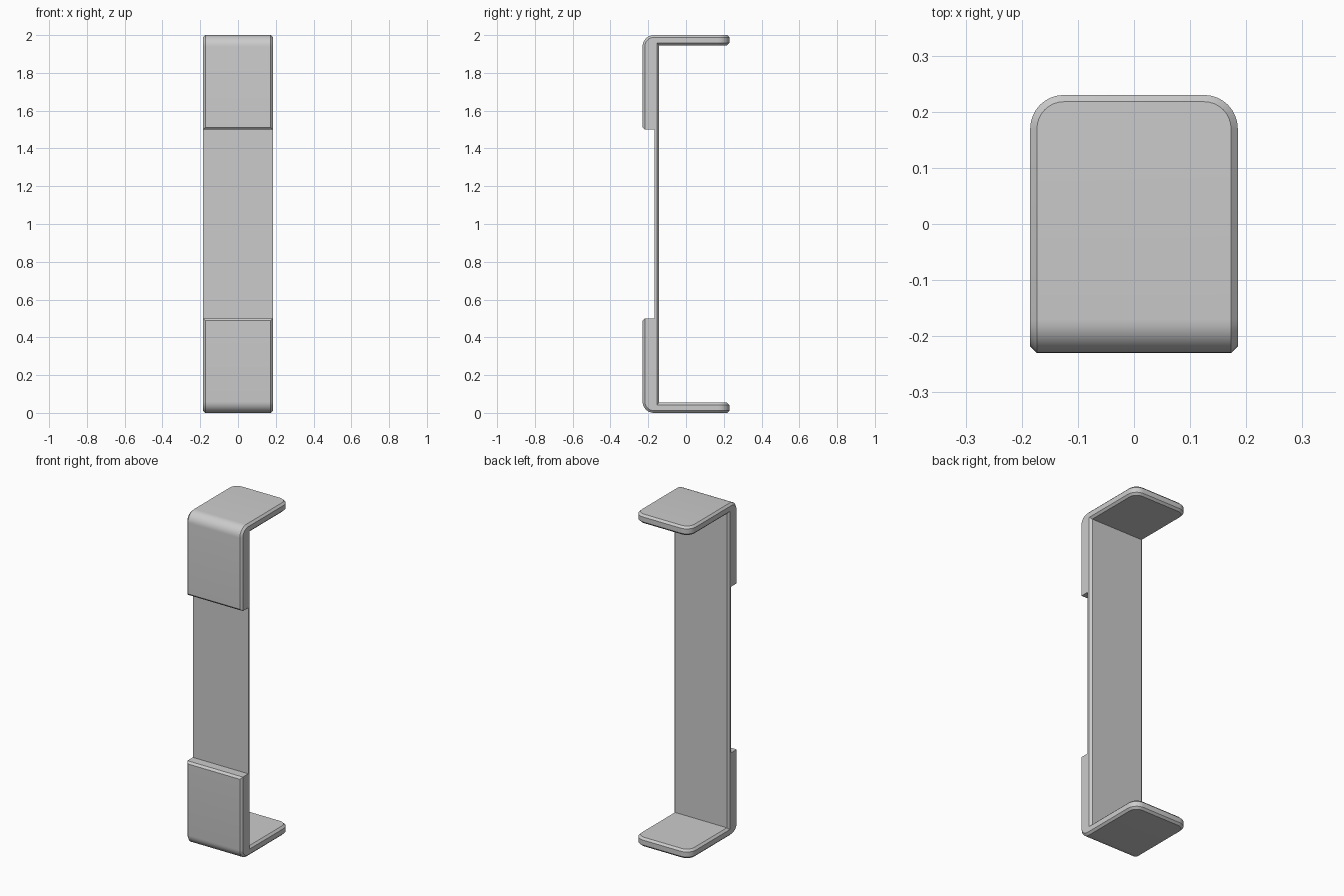
import bpy, bmesh, math

cube = bpy.data.objects.get("Cube")
if cube:
    bpy.data.objects.remove(cube, do_unlink=True)

HALF_W, FRONT, BACK, HEIGHT = 0.185, -0.23, 0.23, 2.0
INNER, STRIP_FRONT = -0.142, -0.166     # back and front of the thin strip
FLANGE, PAD, RADIUS, CHAMFER = 0.054, 0.5, 0.06, 0.012

grey = bpy.data.materials.new("plain grey")
grey.use_nodes = True
grey.diffuse_color = (0.6, 0.6, 0.6, 1)
grey.node_tree.nodes["Principled BSDF"].inputs["Base Color"].default_value = (0.6, 0.6, 0.6, 1)


def extrude_profile(points, half_width):
    """Extrude a (y, z) outline symmetrically along x."""
    bm = bmesh.new()
    face = bm.faces.new([bm.verts.new((-half_width, y, z)) for y, z in points])
    new = bmesh.ops.extrude_face_region(bm, geom=[face])["geom"]
    moved = [g for g in new if isinstance(g, bmesh.types.BMVert)]
    bmesh.ops.translate(bm, verts=moved, vec=(2 * half_width, 0, 0))
    bmesh.ops.recalc_face_normals(bm, faces=bm.faces)
    return bm


def make_object(bm, name):
    mesh = bpy.data.meshes.new(name)
    bm.to_mesh(mesh)
    bm.free()
    obj = bpy.data.objects.new(name, mesh)
    bpy.context.collection.objects.link(obj)
    mesh.materials.append(grey)
    return obj


def bevel(bm, edges, size, segments):
    bmesh.ops.bevel(bm, geom=edges, offset=size, segments=segments, profile=0.5,
                    affect='EDGES', clamp_overlap=False)
    bmesh.ops.recalc_face_normals(bm, faces=bm.faces)


# C-shaped body: front wall with a flange at each end
top = HEIGHT - FLANGE
bm = extrude_profile([(FRONT, 0), (BACK, 0), (BACK, FLANGE), (INNER, FLANGE),
                      (INNER, top), (BACK, top), (BACK, HEIGHT), (FRONT, HEIGHT)], HALF_W)


def is_rounded(edge):
    a, b = (v.co for v in edge.verts)
    tip = min(a.y, b.y) > BACK - 0.001 and abs(a.x - b.x) < 0.001
    bend = max(a.y, b.y) < FRONT + 0.001 and abs(a.z - b.z) < 0.001
    return tip or bend


# Round the bends and flange tips, then chamfer the outer rims
bevel(bm, [e for e in bm.edges if is_rounded(e)], RADIUS, 8)
bevel(bm, [e for e in bm.edges if e.is_convex and e.calc_face_angle(0) > math.radians(30)],
      CHAMFER, 1)
body = make_object(bm, "bracket_body")

# Recess between the two thick pads, flared for chamfered pad ends
out, lip = FRONT - 0.05, FRONT + CHAMFER
flare = PAD - CHAMFER - 0.05
cutter = make_object(extrude_profile(
    [(STRIP_FRONT, PAD), (lip, PAD), (out, flare), (out, HEIGHT - flare),
     (lip, HEIGHT - PAD), (STRIP_FRONT, HEIGHT - PAD)], 0.4), "recess_cutter")
cutter.hide_render = True
cutter.hide_set(True)

cut = body.modifiers.new("recess", 'BOOLEAN')
cut.operation = 'DIFFERENCE'
cut.solver = 'EXACT'
cut.object = cutter

bpy.context.view_layer.objects.active = body
body.select_set(True)
bpy.ops.object.modifier_apply(modifier=cut.name)
bpy.data.objects.remove(cutter, do_unlink=True)
bpy.ops.object.shade_smooth_by_angle(angle=math.radians(25))
